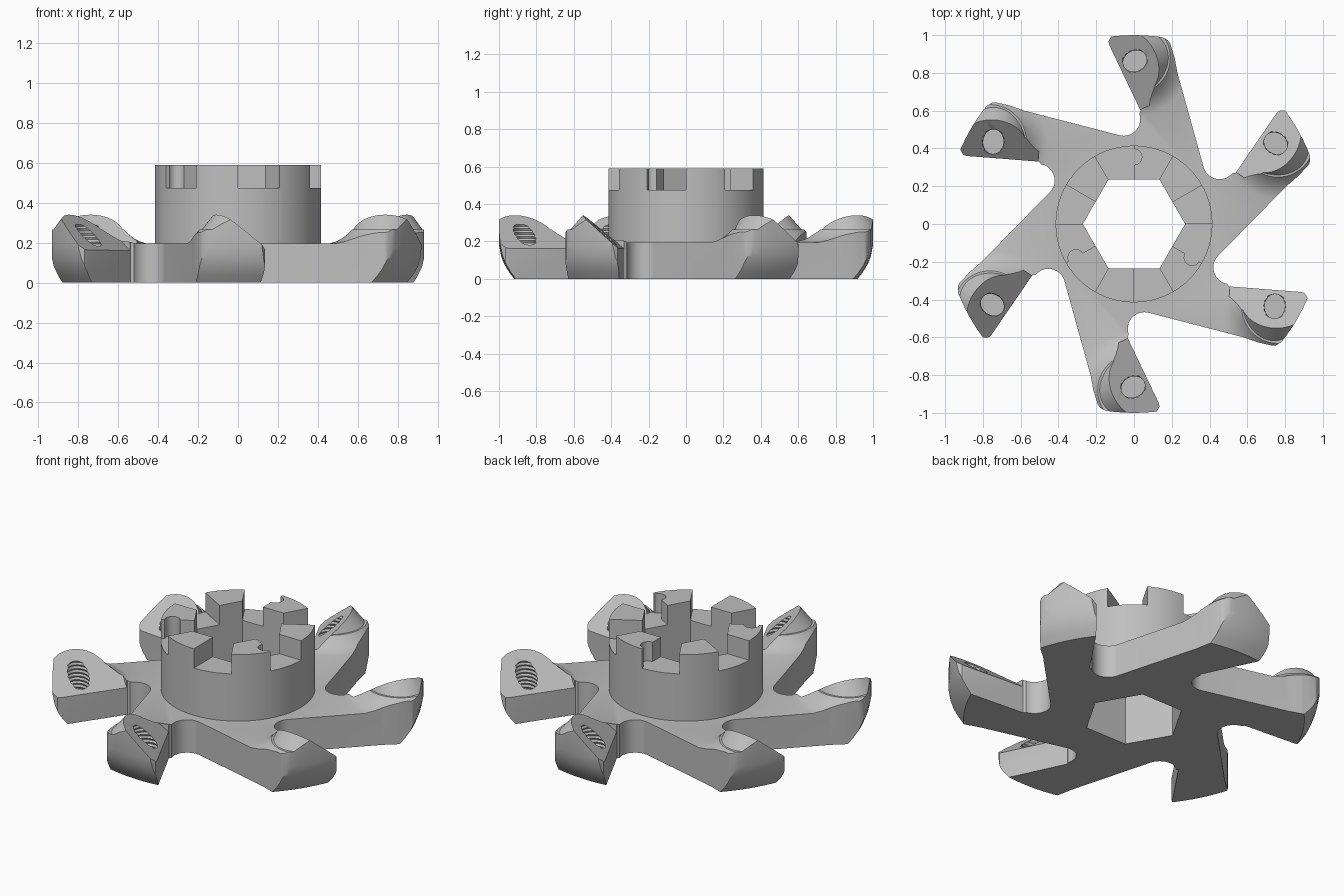
import bpy, bmesh, math
from mathutils import Matrix, Vector

cube = bpy.data.objects.get("Cube")
if cube:
    bpy.data.objects.remove(cube)

steel = bpy.data.materials.new("grey_steel")
steel.use_nodes = True
steel.diffuse_color = (0.52, 0.52, 0.52, 1)
steel.node_tree.nodes["Principled BSDF"].inputs["Base Color"].default_value = (0.52, 0.52, 0.52, 1)

ARMS = 6
TURNS = [Matrix.Rotation(math.tau * i / ARMS, 4, 'Z') for i in range(ARMS)]


def polar(r, deg, cx=0, cy=0):
    a = math.radians(deg)
    return (cx + r * math.cos(a), cy + r * math.sin(a))


def skin(bm, rings):
    """Close a stack of counter-clockwise rings, bottom to top, into a solid."""
    count = len(rings[0])
    bm.faces.new(rings[0][::-1])
    bm.faces.new(rings[-1])
    for a, b in zip(rings, rings[1:]):
        for i in range(count):
            j = (i + 1) % count
            bm.faces.new((a[i], a[j], b[j], b[i]))


def add_prism(bm, pts, z0, z1, matrix=Matrix()):
    skin(bm, [[bm.verts.new(matrix @ Vector((x, y, z))) for x, y in pts] for z in (z0, z1)])


def add_lathe(bm, profile, segments, matrix=Matrix()):
    skin(bm, [[bm.verts.new(matrix @ Vector((*polar(r, 360 * i / segments), z)))
               for i in range(segments)] for r, z in profile])


def finish(name, bm):
    bm.normal_update()
    mesh = bpy.data.meshes.new(name)
    bm.to_mesh(mesh)
    bm.free()
    mesh.materials.append(steel)
    obj = bpy.data.objects.new(name, mesh)
    bpy.context.collection.objects.link(obj)
    return obj


def combine(target, other, operation):
    """Apply a boolean and discard the helper."""
    mod = target.modifiers.new(operation, 'BOOLEAN')
    mod.operation, mod.object, mod.solver = operation, other, 'EXACT'
    bpy.context.view_layer.update()
    graph = bpy.context.evaluated_depsgraph_get()
    mesh = bpy.data.meshes.new_from_object(target.evaluated_get(graph))
    target.modifiers.clear()
    target.data = mesh
    bpy.data.objects.remove(other)


# Flat blank
bm = bmesh.new()
add_lathe(bm, [(1.3, 0), (1.3, 0.195)], 48)
body = finish("cutter_body", bm)

# Low flare that blends each tip into its arm
flare = [(0.36, 0.1), (0.36, 0.185), (0.31, 0.194), (0.27, 0.206), (0.24, 0.222),
         (0.21, 0.246), (0.192, 0.265)]
bm = bmesh.new()
for m in TURNS:
    add_lathe(bm, flare, 64, m @ Matrix.Translation((0, 0.88, 0)))
combine(body, finish("tip_flares", bm), 'UNION')

# Round boss square to the sloping face: u runs across the face, v along it
u = Vector((0.9, 0.437, 0)).normalized()
v = Vector((-u.y, u.x, 0))
up = Vector((0, 0, 1))
uphill = (u + 0.88 * up).normalized()
tilt = Matrix((uphill, v, uphill.cross(v))).transposed().to_4x4()
tilt.translation = u * 0.362 + v * 0.775 + up * 0.221
bm = bmesh.new()
for m in TURNS:
    add_lathe(bm, [(0.18, -0.13), (0.18, 0.06)], 64, m @ tilt)
combine(body, finish("tip_bosses", bm), 'UNION')

# Star outline: one hooked arm with its round gullet, turned six times
arm = [(0.23, 0.8), (0.215, 0.88), (0.192, 0.955), (0.18, 0.972), (0.155, 0.987), (0.125, 0.998),
       (0.08, 1.02), (-0.1, 1.02), (-0.125, 0.985), (-0.135, 0.965), (-0.13, 0.945), (0.035, 0.6)]
arm += [polar(0.088, 20 - 125 * i / 16, -0.055, 0.555) for i in range(17)]
bm = bmesh.new()
add_prism(bm, [(m @ Vector((x, y, 0))).to_2d() for m in TURNS for x, y in arm], -0.1, 0.5)
combine(body, finish("star_outline", bm), 'INTERSECT')

# Outer envelope rounds the lower edge of the tips
bm = bmesh.new()
add_lathe(bm, [(0.91, -0.01), (0.945, 0.035), (0.97, 0.075), (0.988, 0.12),
               (1.0, 0.18), (1.0, 0.5)], 120)
combine(body, finish("tip_envelope", bm), 'INTERSECT')

# Sloping face on every tip
frame = Matrix((u, up, -v)).transposed().to_4x4()
frame.translation = u * 0.298
slope = [(-0.05, 0.121), (0.3, 0.429), (0.3, 0.6), (-0.05, 0.6)]
bm = bmesh.new()
for m in TURNS:
    add_prism(bm, slope, -1.15, -0.53, m @ frame)
combine(body, finish("face_cutter", bm), 'DIFFERENCE')

# Ridged screw holes
ridges = [(0.054 + 0.006 * (i % 2), 0.05 + 0.011 * i) for i in range(24)] + [(0.06, 0.5)]
place = (Matrix.Translation((0.005, 0.863, 0)) @ Matrix.Rotation(math.atan2(u.y, u.x), 4, 'Z')
         @ Matrix.Diagonal((1.2, 1, 1, 1)))
bm = bmesh.new()
for m in TURNS:
    add_lathe(bm, ridges, 24, m @ place)
combine(body, finish("screw_hole_cutter", bm), 'DIFFERENCE')

# Hub with hexagonal bore
bm = bmesh.new()
add_lathe(bm, [(0.415, 0.1), (0.415, 0.475)], 96)
combine(body, finish("hub", bm), 'UNION')
bm = bmesh.new()
add_prism(bm, [polar(0.271, 60 * i) for i in range(6)], -0.1, 0.8)
combine(body, finish("bore_cutter", bm), 'DIFFERENCE')

# Castellated teeth, every second one with a pin groove in its flank
bm = bmesh.new()
for i in range(ARMS):
    a = 60 * i
    tooth = [polar(0.271, a)] + [polar(0.415, a + 30 * k / 8) for k in range(9)]
    if i % 2:
        centre = polar(0.355, a + 30)
        tooth += [polar(0.042, a + 30 - 180 * k / 10, *centre) for k in range(11)]
    tooth.append(polar(0.271 * math.cos(math.pi / 6), a + 30))
    add_prism(bm, tooth, 0.475, 0.59)
bm.normal_update()
bmesh.ops.delete(bm, geom=[f for f in bm.faces if f.normal.z < -0.9], context='FACES_ONLY')
teeth = finish("hub_teeth", bm)

for obj in (body, teeth):
    bpy.ops.object.select_all(action='DESELECT')
    obj.select_set(True)
    bpy.context.view_layer.objects.active = obj
    bpy.ops.object.shade_smooth_by_angle(angle=math.radians(25))
